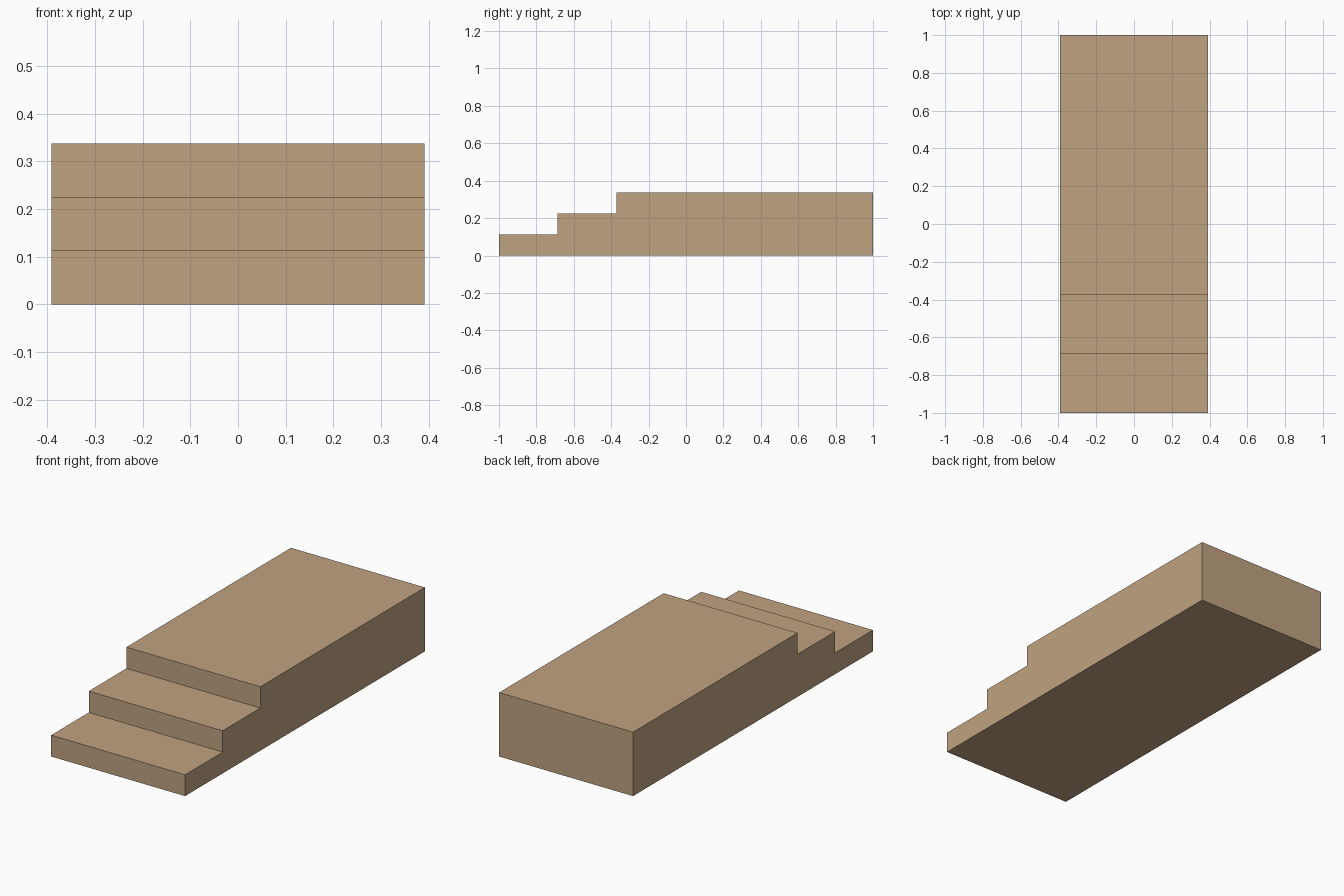
import bpy
import bmesh

if "Cube" in bpy.data.objects:
    bpy.data.objects.remove(bpy.data.objects["Cube"])

HALF_WIDTH = 0.391
RISE = 0.1125       # height of one step
TREAD = 0.314       # depth of one step
STEPS = 3

# Side profile (y, z): stepped front, long platform, straight back
profile = [(1.0, 0.0), (-1.0, 0.0)]
for i in range(STEPS):
    y = -1.0 + i * TREAD
    if i:
        profile.append((y, i * RISE))
    profile.append((y, (i + 1) * RISE))
profile.append((1.0, STEPS * RISE))

# Extrude the profile across the width
bm = bmesh.new()
side = bm.faces.new([bm.verts.new((-HALF_WIDTH, y, z)) for y, z in profile])
result = bmesh.ops.extrude_face_region(bm, geom=[side], use_keep_orig=True)
moved = [v for v in result["geom"] if isinstance(v, bmesh.types.BMVert)]
bmesh.ops.translate(bm, verts=moved, vec=(2 * HALF_WIDTH, 0, 0))
bmesh.ops.recalc_face_normals(bm, faces=bm.faces[:])

mesh = bpy.data.meshes.new("stepped_platform")
bm.to_mesh(mesh)
bm.free()

# Single tan colour
tan = bpy.data.materials.new("tan")
tan.diffuse_color = (0.53, 0.365, 0.22, 1.0)
tan.use_nodes = True
tan.node_tree.nodes["Principled BSDF"].inputs["Base Color"].default_value = tan.diffuse_color
mesh.materials.append(tan)

platform = bpy.data.objects.new("stepped_platform", mesh)
bpy.context.collection.objects.link(platform)
